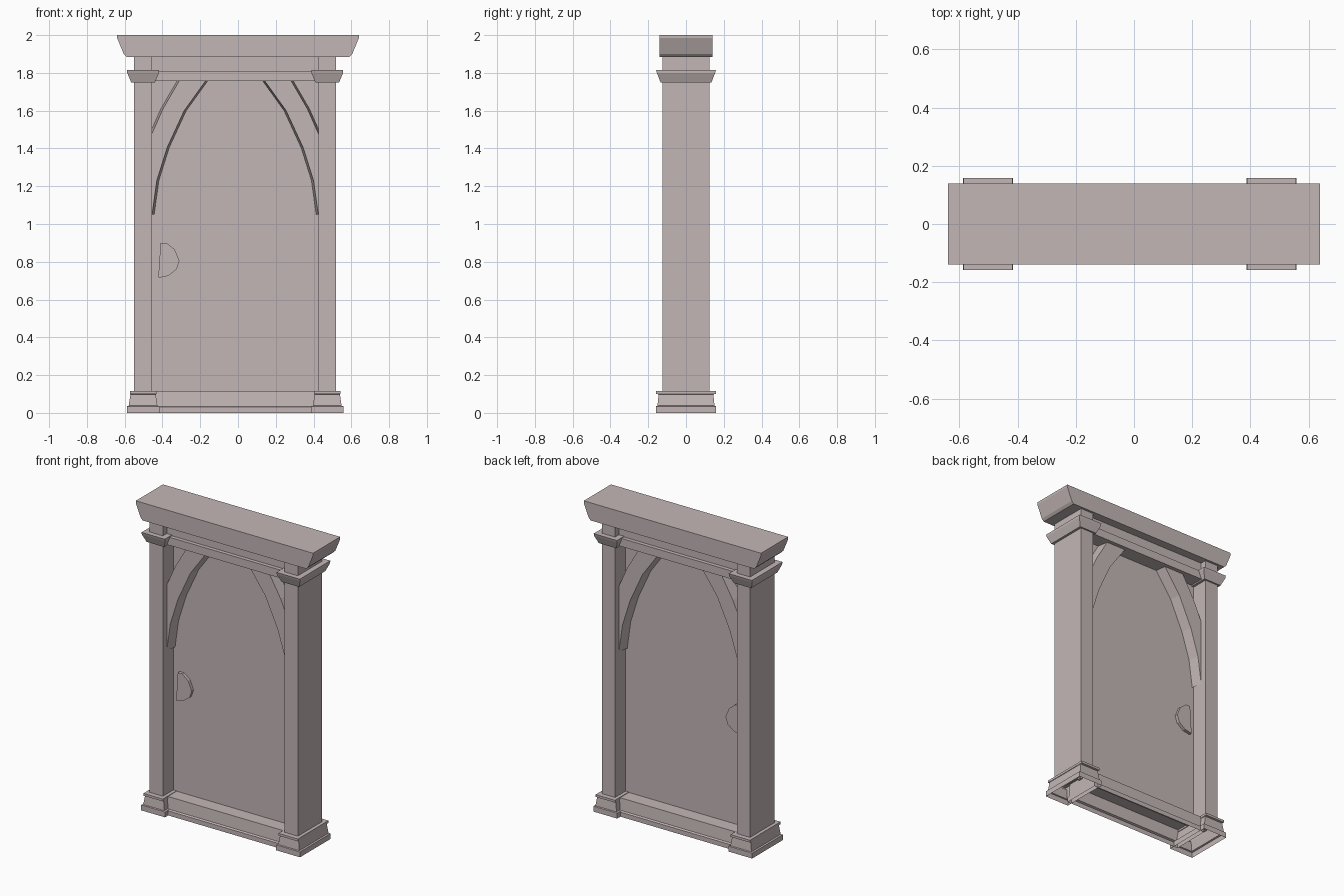
import bpy, bmesh

cube = bpy.data.objects.get("Cube")
if cube:
    bpy.data.objects.remove(cube, do_unlink=True)

stone = bpy.data.materials.new("pale_stone")
stone.use_nodes = True
colour = (0.55, 0.47, 0.47, 1)
stone.diffuse_color = colour
stone.node_tree.nodes["Principled BSDF"].inputs["Base Color"].default_value = colour

SHIFT = -0.015   # the frame sits slightly off the lintel's centre
POST_X = 0.4875


def loft(name, rings, open_bottom=False):
    """Join matching rings of points into a closed solid."""
    bm = bmesh.new()
    loops = [[bm.verts.new(p) for p in ring] for ring in rings]
    n = len(loops[0])
    for a, b in zip(loops, loops[1:]):
        for i in range(n):
            j = (i + 1) % n
            bm.faces.new((a[i], a[j], b[j], b[i]))
    bottom = bm.faces.new(loops[0][::-1])
    bm.faces.new(loops[-1])
    bmesh.ops.recalc_face_normals(bm, faces=bm.faces)
    if open_bottom:
        bmesh.ops.delete(bm, geom=[bottom], context='FACES_ONLY')
    mesh = bpy.data.meshes.new(name)
    bm.to_mesh(mesh)
    bm.free()
    mesh.materials.append(stone)
    obj = bpy.data.objects.new(name, mesh)
    bpy.context.scene.collection.objects.link(obj)
    return obj


def stack(name, cx, levels, open_bottom=False):
    """Rectangular moulding from (z, half width, half depth) levels."""
    rings = [[(cx - w, -d, z), (cx + w, -d, z), (cx + w, d, z), (cx - w, d, z)]
             for z, w, d in levels]
    return loft(name, rings, open_bottom)


def plate(name, outline, y0, y1):
    """Front outline of (x, z) points given depth along y."""
    return loft(name, [[(x, y, z) for x, z in outline] for y in (y0, y1)])


# Lintel with slanted ends
half = [(0.59, 1.885), (0.605, 1.9), (0.64, 1.985), (0.64, 2.0)]
plate("lintel", half + [(-x, z) for x, z in reversed(half)], -0.14, 0.14)

# Posts with moulded bases and flared capitals
base_levels = [(0, 0.086, 0.158), (0.035, 0.086, 0.158), (0.038, 0.076, 0.151),
               (0.098, 0.067, 0.145), (0.1, 0.07, 0.158), (0.115, 0.07, 0.158)]
capital_levels = [(1.75, 0.063, 0.135), (1.8, 0.084, 0.154), (1.815, 0.084, 0.158)]
for side, sign in (("right", -1), ("left", 1)):
    cx = sign * POST_X + SHIFT
    stack(side + "_post", cx, [(0.11, 0.0475, 0.125), (1.886, 0.0475, 0.125)])
    stack(side + "_base", cx, base_levels, True)
    stack(side + "_capital", cx, capital_levels)

# Sill, cross beam, frieze and door panel between the posts
stack("sill", SHIFT, [(0, 0.43, 0.125), (0.03, 0.43, 0.125),
                      (0.035, 0.43, 0.112), (0.112, 0.43, 0.105)], True)
stack("cross_beam", SHIFT, [(1.757, 0.45, 0.11), (1.81, 0.45, 0.11)])
stack("frieze", SHIFT, [(1.8, 0.45, 0.085), (1.886, 0.45, 0.085)])
stack("door_panel", SHIFT, [(0.1, 0.445, 0.015), (1.77, 0.445, 0.015)])

# Curved braces, a little wider where they meet the door
inner = [(0.44, 1.05), (0.415, 1.23), (0.36, 1.405), (0.27, 1.6), (0.155, 1.76)]
outer = [(0.295, 1.76), (0.382, 1.61), (0.44, 1.48)]
for side, sign in (("right", -1), ("left", 1)):
    for face, facing in (("front", -1), ("back", 1)):
        rings = []
        for y, spread in ((0.085, 0), (0.01, 0.012)):
            points = [(x - spread, z) for x, z in inner]
            points += [(x + spread, z) for x, z in outer]
            rings.append([(sign * x + SHIFT, facing * y, z) for x, z in points])
        loft(f"{side}_{face}_brace", rings)

# Half-round handle plate on both faces of the door
handle = [(-0.41, 0.9), (-0.378, 0.9), (-0.335, 0.865), (-0.31, 0.805),
          (-0.325, 0.76), (-0.37, 0.725), (-0.422, 0.715)]
plate("door_handle", handle, -0.035, 0.035)
